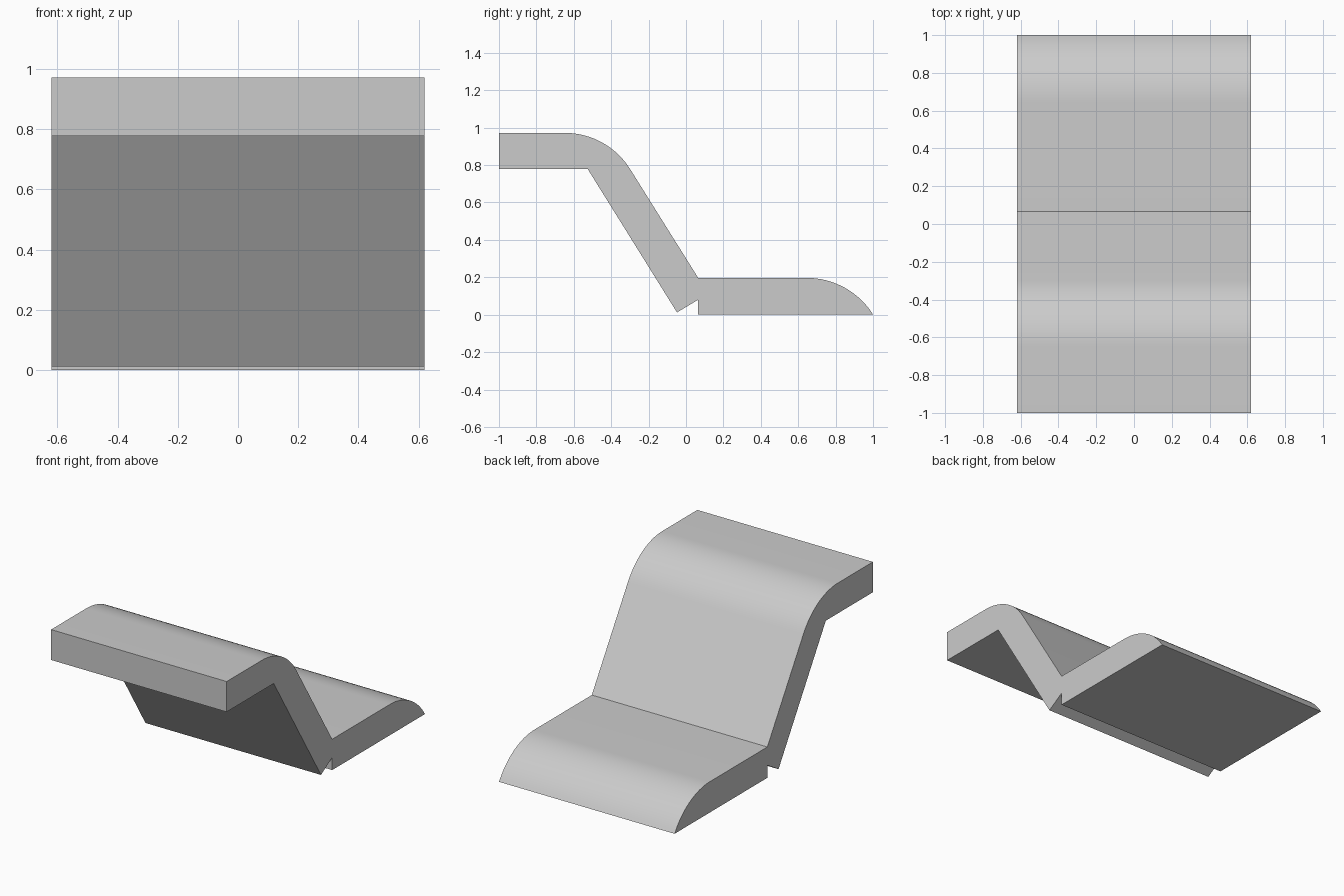
import bpy
import bmesh
import math

cube = bpy.data.objects.get("Cube")
if cube:
    bpy.data.objects.remove(cube, do_unlink=True)

WIDTH = 1.24
SLOPE = math.radians(57.9)
STEPS = 16


def bend(y, z, radius):
    """Arc that starts level at (y, z) and turns down to the slope."""
    angles = [SLOPE * i / STEPS for i in range(STEPS + 1)]
    return [(y + radius * math.sin(a), z - radius * (1 - math.cos(a))) for a in angles]


# Side profile: upper ledge, sloped back, lower ledge with rounded nose, notch
profile = [(-1, 0.778), (-1, 0.972)]
profile += bend(-0.647, 0.972, 0.41)
profile += [(0.065, 0.197)]
profile += bend(0.645, 0.197, 0.42)
profile += [(0.065, 0), (0.065, 0.08), (-0.048, 0.012), (-0.525, 0.778)]

# Extrude the profile across the width
bm = bmesh.new()
verts = [bm.verts.new((-WIDTH / 2, y, z)) for y, z in profile]
face = bm.faces.new(verts)
extruded = bmesh.ops.extrude_face_region(bm, geom=[face])
moved = [g for g in extruded["geom"] if isinstance(g, bmesh.types.BMVert)]
bmesh.ops.translate(bm, verts=moved, vec=(WIDTH, 0, 0))
bmesh.ops.recalc_face_normals(bm, faces=bm.faces)
mesh = bpy.data.meshes.new("stepped_panel")
bm.to_mesh(mesh)
bm.free()

# Plain grey material
grey = bpy.data.materials.new("light grey")
grey.use_nodes = True
colour = (0.6, 0.6, 0.6, 1)
grey.diffuse_color = colour
grey.node_tree.nodes["Principled BSDF"].inputs["Base Color"].default_value = colour
mesh.materials.append(grey)

panel = bpy.data.objects.new("stepped_panel", mesh)
bpy.context.collection.objects.link(panel)

# Smooth bends, sharp corners
bpy.ops.object.select_all(action="DESELECT")
panel.select_set(True)
bpy.context.view_layer.objects.active = panel
bpy.ops.object.shade_smooth_by_angle(angle=math.radians(25))
